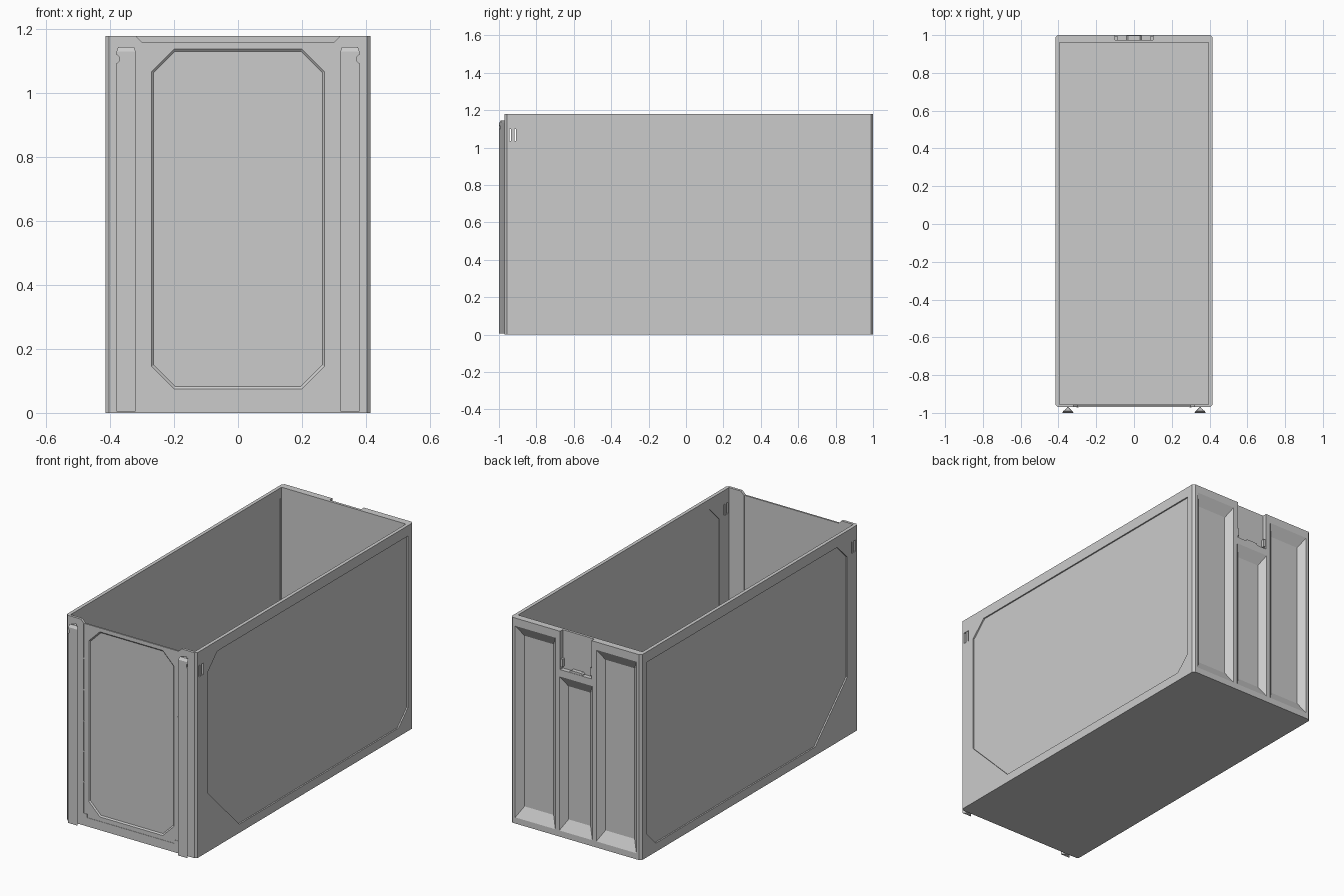
import bpy, bmesh
from mathutils import Vector

if "Cube" in bpy.data.objects:
    bpy.data.objects.remove(bpy.data.objects["Cube"])


def loft(name, axis, sections):
    """Closed solid through matching outlines; sections = [(depth, points), ...]."""
    place = {'x': lambda d, p: (d, p[0], p[1]),
             'y': lambda d, p: (p[0], d, p[1]),
             'z': lambda d, p: (p[0], p[1], d)}[axis]
    bm = bmesh.new()
    rings = [[bm.verts.new(place(d, p)) for p in pts] for d, pts in sections]
    n = len(rings[0])
    for a, b in zip(rings, rings[1:]):
        for i in range(n):
            bm.faces.new((a[i], a[(i + 1) % n], b[(i + 1) % n], b[i]))
    bm.faces.new(rings[0])
    bm.faces.new(rings[-1])
    bmesh.ops.recalc_face_normals(bm, faces=bm.faces)
    mesh = bpy.data.meshes.new(name)
    bm.to_mesh(mesh)
    bm.free()
    ob = bpy.data.objects.new(name, mesh)
    bpy.context.collection.objects.link(ob)
    return ob


def prism(name, axis, pts, a, b):
    return loft(name, axis, [(a, pts), (b, pts)])


def rect(x0, x1, y0, y1, c=0.0):
    """Rectangle outline, optionally with cut corners."""
    if not c:
        return [(x0, y0), (x1, y0), (x1, y1), (x0, y1)]
    return [(x0 + c, y0), (x1 - c, y0), (x1, y0 + c), (x1, y1 - c),
            (x1 - c, y1), (x0 + c, y1), (x0, y1 - c), (x0, y0 + c)]


def cut(target, cutter):
    """Subtract the cutter from the target and discard it."""
    cutter.hide_render = True
    mod = target.modifiers.new("cut", 'BOOLEAN')
    mod.operation = 'DIFFERENCE'
    mod.solver = 'EXACT'
    mod.object = cutter
    bpy.context.view_layer.objects.active = target
    bpy.ops.object.modifier_apply(modifier=mod.name)
    bpy.data.objects.remove(cutter)


H = 1.18

# Open-topped body with small corner chamfers
body = prism("bin_body", 'z', rect(-0.415, 0.415, -0.97, 1.0, 0.012), 0, H)
cut(body, prism("cavity", 'z', rect(-0.395, 0.395, -0.955, 0.96), 0.02, 1.3))

# Recessed side panels, outside and inside, and the label slots
side = [(-0.87, 0.34), (-0.58, 0.05), (0.865, 0.05), (0.95, 0.135),
        (0.95, 1.12), (-0.78, 1.12), (-0.87, 1.03)]
for s in (-1, 1):
    cut(body, prism("side_recess", 'x', side, s * 0.407, s * 0.45))
    cut(body, prism("inner_recess", 'x', side, s * 0.36, s * 0.399))
    cut(body, prism("slot", 'x', rect(-0.945, -0.908, 1.035, 1.1), s * 0.38, s * 0.45))
    prism("slot_bar", 'x', rect(-0.935, -0.918, 1.035, 1.1), s * 0.396, s * 0.412)

# Front: shallow door area with stepped lower corners, dipped top edge
door = [(-0.28, 0.05), (0.28, 0.05), (0.28, 0.07), (0.302, 0.07), (0.302, 1.16),
        (-0.302, 1.16), (-0.302, 0.07), (-0.28, 0.07)]
cut(body, prism("door_recess", 'y', door, -1.0, -0.968))
cut(body, prism("door_inner", 'y', rect(-0.30, 0.30, 0.05, 1.2), -0.958, -0.94))
cut(body, prism("top_dip", 'y', [(-0.34, 1.2), (-0.30, 1.16), (0.30, 1.16), (0.34, 1.2)],
                -1.0, -0.94))

# Front octagonal panel with bevelled rim
outer = rect(-0.27, 0.27, 0.075, 1.138, 0.07)
inner = rect(-0.264, 0.264, 0.083, 1.131, 0.067)
cut(body, loft("panel_recess", 'y', [(-1.0, outer), (-0.968, outer), (-0.962, inner)]))

# Seam strips and tabs beside the door
for s in (-1, 1):
    prism("door_seam", 'y', rect(*sorted((s * 0.293, s * 0.297)), 0.075, 1.155), -0.9695, -0.966)
    for z in (0.25, 0.425, 0.60, 0.78, 0.96):
        prism("seam_tab", 'y', rect(*sorted((s * 0.294, s * 0.304)), z - 0.004, z + 0.004),
              -0.9705, -0.966)

# Back pockets with sloping walls
for x0, x1, z1 in ((-0.385, -0.13, 1.135), (-0.105, 0.105, 0.92), (0.13, 0.385, 1.135)):
    big = rect(x0, x1, 0.035, z1)
    small = rect(x0 + 0.035, x1 - 0.035, 0.095, z1 - 0.06)
    cut(body, loft("pocket", 'y', [(1.05, big), (1.0, big), (0.966, small)]))

# Latch recess at the top of the back
cut(body, prism("latch_recess", 'y', rect(-0.1, 0.1, 0.96, 1.3), 0.975, 1.05))
prism("latch_ledge", 'y', rect(-0.04, 0.04, 0.94, 0.972, 0.008), 0.974, 0.998)
for s in (-1, 1):
    prism("latch_hook", 'y', rect(*sorted((s * 0.088, s * 0.102)), 0.975, 1.02), 0.974, 0.995)

# Dovetail front rails, wide at the face and narrow at the root
for s in (-1, 1):
    def profile(x0, x1, x2, x3, y):
        return [(s * x0, y), (s * x1, y), (s * x3, -0.985), (s * x3 * 0.958, -0.968),
                (s * x2 * 1.047, -0.968), (s * x2, -0.985)]
    full = profile(0.32, 0.38, 0.333, 0.367, -1.0)
    tip = profile(0.325, 0.375, 0.335, 0.365, -0.99)
    rail = loft("front_rail", 'z', [(0.005, full), (1.13, full), (1.145, tip)])
    notch = rect(*sorted((s * 0.372, s * 0.40)), 1.095, 1.12, 0.006)
    cut(rail, prism("rail_notch", 'y', notch, -1.05, -0.975))
